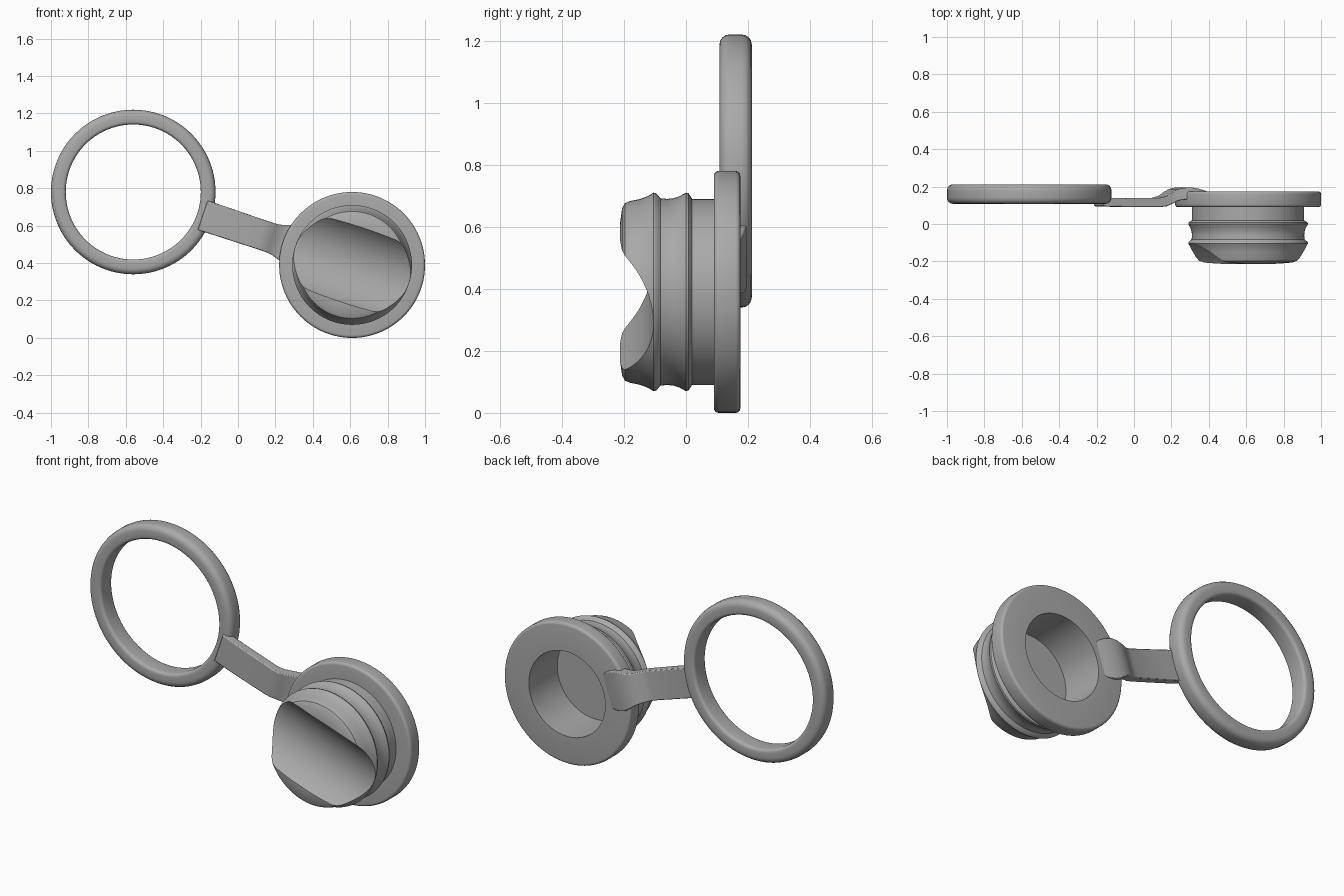
import bpy, bmesh, math
from mathutils import Vector, Matrix

cube = bpy.data.objects.get("Cube")
if cube:
    bpy.data.objects.remove(cube, do_unlink=True)

rubber = bpy.data.materials.new("grey_rubber")
rubber.use_nodes = True
GREY = (0.4, 0.4, 0.4, 1)
rubber.diffuse_color = GREY
rubber.node_tree.nodes["Principled BSDF"].inputs["Base Color"].default_value = GREY

RING = Vector((-0.56, 0, 0.78))
PLUG = Vector((0.61, 0, 0.39))
MID = (RING + PLUG) / 2
ALONG = (PLUG - RING).normalized()
ACROSS = Vector((-ALONG.z, 0, ALONG.x))


def make_object(name, bm):
    bmesh.ops.remove_doubles(bm, verts=bm.verts, dist=1e-5)
    bmesh.ops.recalc_face_normals(bm, faces=bm.faces)
    mesh = bpy.data.meshes.new(name)
    bm.to_mesh(mesh)
    bm.free()
    mesh.materials.append(rubber)
    obj = bpy.data.objects.new(name, mesh)
    bpy.context.collection.objects.link(obj)
    return obj


def select(obj):
    bpy.ops.object.select_all(action='DESELECT')
    obj.select_set(True)
    bpy.context.view_layer.objects.active = obj


def smooth(obj, angle=35):
    select(obj)
    bpy.ops.object.shade_smooth_by_angle(angle=math.radians(angle))


def lathe(name, profile, centre, closed=False, steps=96):
    """Turn (radius, y) points about an axis parallel to y."""
    bm = bmesh.new()
    verts = [bm.verts.new(centre + Vector((r, y, 0))) for r, y in profile]
    edges = [bm.edges.new(pair) for pair in zip(verts, verts[1:])]
    if closed:
        edges.append(bm.edges.new((verts[-1], verts[0])))
    bmesh.ops.spin(bm, geom=verts + edges, cent=centre, axis=(0, 1, 0),
                   angle=math.tau, steps=steps)
    return make_object(name, bm)


def rounded(r, y, size, start, steps=4):
    """Quarter arc of a rounded corner, centred on (r, y)."""
    angles = [math.radians(start + 90 * i / steps) for i in range(steps + 1)]
    return [(r + size * math.cos(a), y + size * math.sin(a)) for a in angles]


# Retaining ring: flat bore, softly rounded rim
ring_profile = (rounded(0.408, 0.18, 0.032, 0) + rounded(0.378, 0.195, 0.017, 90)
                + rounded(0.378, 0.125, 0.017, 180) + rounded(0.408, 0.14, 0.032, 270))
smooth(lathe("retaining_ring", ring_profile, RING, closed=True))

# Plug: hollow at the back, flange, two sealing ridges and a rounded nose
plug_profile = [(0, -0.075), (0.235, -0.075), (0.235, 0.175)]
plug_profile += reversed(rounded(0.375, 0.16, 0.015, 0))
plug_profile += reversed(rounded(0.375, 0.105, 0.015, 270))
plug_profile += [(0.30, 0.09), (0.30, 0.02), (0.318, 0.008), (0.32, 0.0),
                 (0.309, -0.02), (0.302, -0.04), (0.30, -0.06), (0.302, -0.082),
                 (0.318, -0.096), (0.32, -0.104), (0.308, -0.125), (0.299, -0.15),
                 (0.293, -0.18), (0.286, -0.197), (0.27, -0.206),
                 (0.22, -0.213), (0.16, -0.215), (0, -0.215)]
plug = lathe("plug", plug_profile, PLUG)

# Scooped channel across the nose, in line with the strap
bm = bmesh.new()
bmesh.ops.create_cone(bm, cap_ends=True, segments=128, radius1=0.25,
                      radius2=0.25, depth=1)
turn = Vector((0, 0, 1)).rotation_difference(ALONG).to_matrix().to_4x4()
bm.transform(Matrix.Translation(PLUG + Vector((0, -0.355, 0))) @ turn)
cutter = make_object("channel_cutter", bm)
cutter.hide_render = True
cut = plug.modifiers.new("channel", 'BOOLEAN')
cut.object = cutter
cut.solver = 'EXACT'
select(plug)
bpy.ops.object.modifier_apply(modifier=cut.name)
bpy.data.objects.remove(cutter, do_unlink=True)
smooth(plug)

# Strap: lofted through stations of (distance, front y, back y, half width)
stations = [(-0.225, 0.095, 0.14, 0.083), (-0.1, 0.091, 0.138, 0.082),
            (0.10, 0.091, 0.14, 0.08), (0.135, 0.095, 0.15, 0.08),
            (0.165, 0.108, 0.17, 0.081), (0.195, 0.125, 0.186, 0.085),
            (0.23, 0.13, 0.194, 0.097), (0.265, 0.13, 0.195, 0.108),
            (0.30, 0.13, 0.19, 0.108), (0.335, 0.13, 0.181, 0.10),
            (0.36, 0.13, 0.173, 0.09)]
bm = bmesh.new()
loops = []
for u, front, back, half in stations:
    corners = ((-half, front), (half, front), (half, back), (-half, back))
    loops.append([bm.verts.new(MID + ALONG * u + ACROSS * w + Vector((0, y, 0)))
                  for w, y in corners])
for a, b in zip(loops, loops[1:]):
    for i in range(4):
        j = (i + 1) % 4
        bm.faces.new((a[i], a[j], b[j], b[i]))
bm.faces.new(loops[0])
bm.faces.new(loops[-1])
strap = make_object("strap", bm)
bevel = strap.modifiers.new("soft_edges", 'BEVEL')
bevel.width = 0.005
bevel.segments = 2
bevel.limit_method = 'ANGLE'
bevel.angle_limit = math.radians(50)
smooth(strap)
